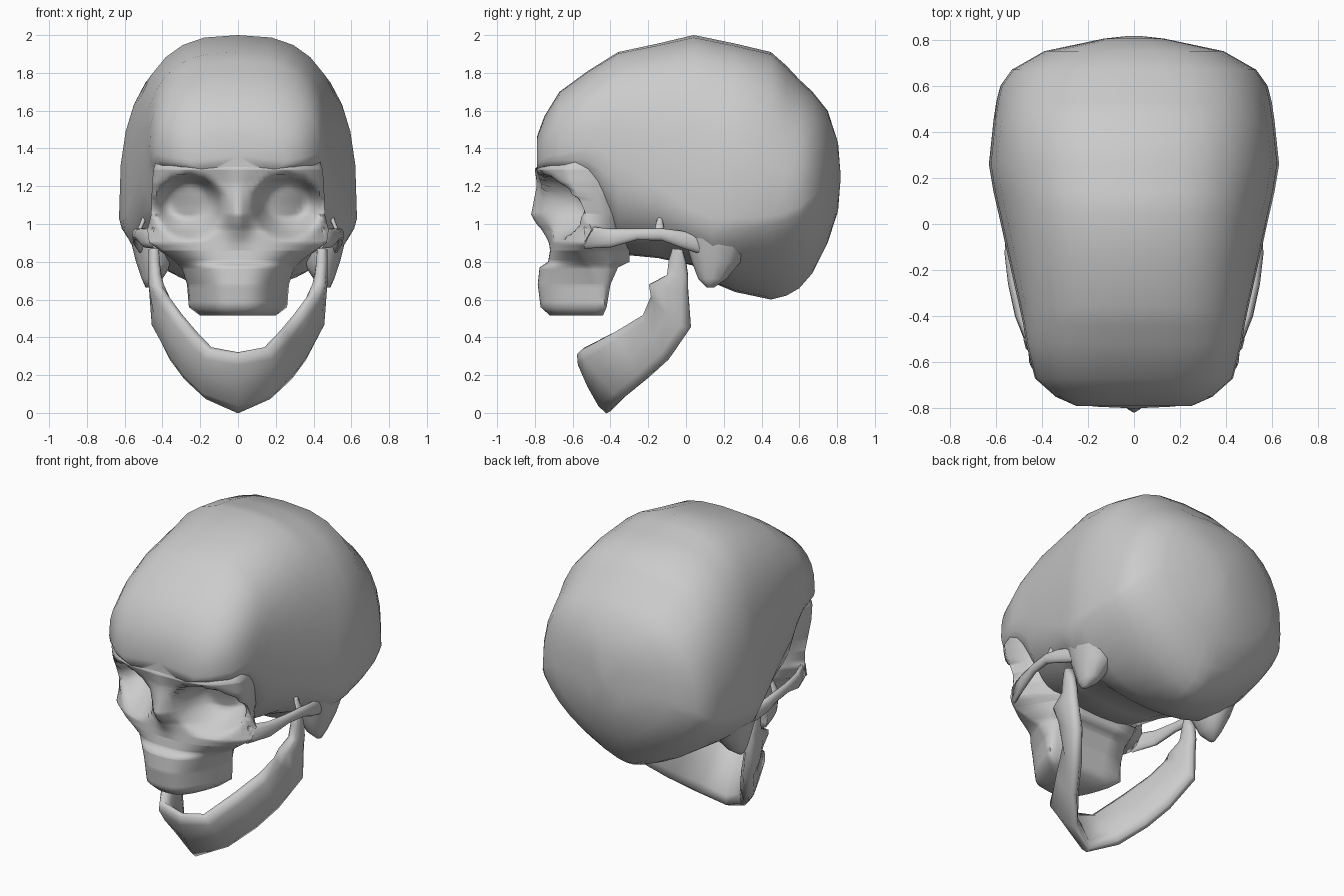
import bpy, bmesh, math
from mathutils import Vector

if "Cube" in bpy.data.objects:
    bpy.data.objects.remove(bpy.data.objects["Cube"])


def loft(name, rings, angle=50):
    """Skin closed rings of equal length and fan-cap both ends."""
    bm = bmesh.new()
    vs = [[bm.verts.new(p) for p in r] for r in rings]
    n = len(vs[0])
    for a, b in zip(vs, vs[1:]):
        for i in range(n):
            j = (i + 1) % n
            bm.faces.new((a[i], a[j], b[j], b[i]))
    for ring in (vs[0], vs[-1]):
        mid = sum((v.co for v in ring), Vector()) / n
        c = bm.verts.new(mid)
        for i in range(n):
            bm.faces.new((ring[i], ring[(i + 1) % n], c))
    bmesh.ops.recalc_face_normals(bm, faces=bm.faces)
    me = bpy.data.meshes.new(name)
    bm.to_mesh(me)
    bm.free()
    ob = bpy.data.objects.new(name, me)
    bpy.context.collection.objects.link(ob)
    bpy.ops.object.select_all(action='DESELECT')
    bpy.context.view_layer.objects.active = ob
    ob.select_set(True)
    bpy.ops.object.shade_smooth_by_angle(angle=math.radians(angle))
    return ob


def lookup(rows, z):
    """Linear interpolation in rows sorted by falling first value."""
    if z >= rows[0][0]:
        return rows[0][1:]
    for a, b in zip(rows, rows[1:]):
        if z >= b[0]:
            f = (a[0] - z) / (a[0] - b[0])
            return [p + (q - p) * f for p, q in zip(a[1:], b[1:])]
    return rows[-1][1:]


def power(v, e):
    return math.copysign(abs(v) ** e, v)


# Braincase: y, half width, top, bottom, height of widest point, lower roundness
SECTIONS = [
    (-.79, .25, 1.46, 1.275, 1.34, 2.6), (-.75, .34, 1.57, 1.27, 1.35, 2.6),
    (-.67, .43, 1.70, 1.26, 1.37, 2.6), (-.52, .468, 1.81, 1.18, 1.40, 2.6),
    (-.44, .48, 1.86, 1.02, 1.38, 2.5), (-.36, .497, 1.91, .84, 1.33, 2.4),
    (-.15, .545, 1.955, .82, 1.20, 2.2), (.04, .587, 2.0, .78, 1.07, 2.2),
    (.14, .61, 1.98, .69, 1.03, 2.1), (.26, .63, 1.955, .64, 1.03, 1.65),
    (.45, .61, 1.91, .60, 1.04, 1.4), (.53, .598, 1.84, .62, 1.06, 1.38),
    (.60, .58, 1.765, .66, 1.09, 1.4), (.67, .53, 1.70, .74, 1.15, 1.55),
    (.75, .39, 1.60, .90, 1.22, 1.9), (.805, .13, 1.43, 1.07, 1.25, 2.2),
    (.817, .02, 1.28, 1.22, 1.25, 2)]
rings = []
for y, w, top, bot, mid, low in SECTIONS:
    ring = []
    for i in range(32):
        t = math.tau * i / 32
        up = math.sin(t) > 0
        e = 2 / ((2.75 if y < .5 else 2.5) if up else low)
        h = top - mid if up else mid - bot
        ring.append((w * power(math.cos(t), e), y, mid + h * power(math.sin(t), e)))
    rings.append(ring)
loft("braincase", rings, 75)

# Face: z, half width, y at centre, y at outer edge, y of back, back half width
FACE = [
    (1.38, .42, -.74, -.54, -.38, .42), (1.29, .447, -.796, -.62, -.38, .43),
    (1.22, .455, -.77, -.60, -.37, .42), (1.05, .46, -.73, -.53, -.35, .38),
    (.97, .48, -.71, -.50, -.34, .34), (.90, .47, -.715, -.54, -.32, .29),
    (.86, .41, -.72, -.56, -.30, .26), (.80, .33, -.73, -.52, -.30, .24),
    (.77, .30, -.775, -.48, -.36, .24), (.68, .27, -.785, -.44, -.40, .24),
    (.56, .26, -.77, -.43, -.42, .22), (.515, .20, -.72, -.47, -.44, .16)]
NOSE = [(1.31, 0), (1.20, .025), (1.05, .09), (1.0, .075), (.92, .02), (.87, 0)]
COLS = 18
levels = sorted({r[0] for r in FACE} | {1.36 - .025 * i for i in range(33)}, reverse=True)
rings = []
for z in levels:
    w, yc, ye, yb, bw = lookup(FACE, z)
    bump = lookup(NOSE, z)[0]
    p = 2.8 + 1.2 * min(1, max(0, (z - 1.1) / .15))
    steep = 1.15 + 1.75 * min(1, max(0, (z - 1.0) / .22))
    half = []
    for i in range(COLS + 1):
        t = i / COLS
        x = w * t
        y = yc + (ye - yc) * t ** p - bump * math.exp(-(x / .06) ** 2)
        # eye socket, steep under the brow and shallow towards the cheek
        d = math.hypot((x - .26) / .185, (z - 1.09) / .175)
        if d < 1:
            y += .2 * math.sin(math.pi / 2 * min(1, (1 - d) * steep))
        half.append((x, y, z))
    half += [((w + bw) / 2, (ye + yb) / 2, z), (bw, yb, z), (bw * .5, yb, z)]
    rings.append(half + [(0, yb, z)] + [(-x, y, z) for x, y, z in reversed(half[1:])])
loft("face", rings, 75)

# Cheek arches (x, y, z, half height) and ear knobs (x, y, z, radius x, radius y)
ARCH = [(.44, -.54, .93, .06), (.495, -.40, .925, .05), (.525, -.26, .945, .03),
        (.54, -.13, .945, .032), (.535, -.03, .92, .045), (.51, .08, .89, .05)]
KNOB = [(.46, .19, 1.0, .13, .2), (.45, .17, .90, .115, .17), (.44, .16, .80, .10, .13),
        (.455, .14, .71, .055, .075), (.475, .13, .665, .015, .02)]
TURN = [math.tau * k / 12 for k in range(12)]
for side, s in (("right", 1), ("left", -1)):
    loft("cheek_arch_" + side, [[(s * (x + .022 * math.cos(a)), y, z + r * math.sin(a))
                                 for a in TURN] for x, y, z, r in ARCH], 70)
    loft("ear_knob_" + side, [[(s * (x + rx * math.cos(a)), y + ry * math.sin(a), z)
                               for a in TURN] for x, y, z, rx, ry in KNOB], 70)
    # small upright spur on the arch
    loft("arch_spur_" + side, [[(s * (x + .012 * math.cos(a)), y + r * math.sin(a), z)
                                for a in TURN] for x, y, z, r in
                               ((.53, -.14, .95, .03), (.505, -.14, 1.01, .018),
                                (.485, -.13, 1.065, .004))], 70)

# Lower jaw: upper/front edge point, lower/back edge point, half thickness
JAW = [
    ((0, -.565, .315), (0, -.41, .004), .04),
    ((.15, -.545, .34), (.16, -.33, .08), .045),
    ((.235, -.37, .43), (.27, -.21, .18), .045),
    ((.31, -.22, .52), (.345, -.10, .28), .045),
    ((.385, -.18, .62), (.43, .02, .45), .045),
    ((.425, -.195, .68), (.44, .01, .66), .04),
    ((.435, -.10, .73), (.445, .01, .73), .035),
    ((.44, -.09, .81), (.45, .0, .80), .03),
    ((.44, -.07, .87), (.45, -.02, .865), .028)]


def flip(p):
    return (-p[0], p[1], p[2])


path = [(flip(a), flip(b), t) for a, b, t in reversed(JAW[1:])] + JAW
path = [(Vector(a), Vector(b), t) for a, b, t in path]
mids = [(a + b) / 2 for a, b, t in path]
SHAPE = [(0, .35), (.15, .85), (.5, 1), (.85, .85), (1, .35)]
rings = []
for i, (a, b, t) in enumerate(path):
    along = mids[min(i + 1, len(mids) - 1)] - mids[max(i - 1, 0)]
    n = along.cross(b - a).normalized() * t
    rings.append([a.lerp(b, f) + n * h for f, h in SHAPE]
                 + [a.lerp(b, f) - n * h for f, h in reversed(SHAPE)])
loft("lower_jaw", rings, 75)
